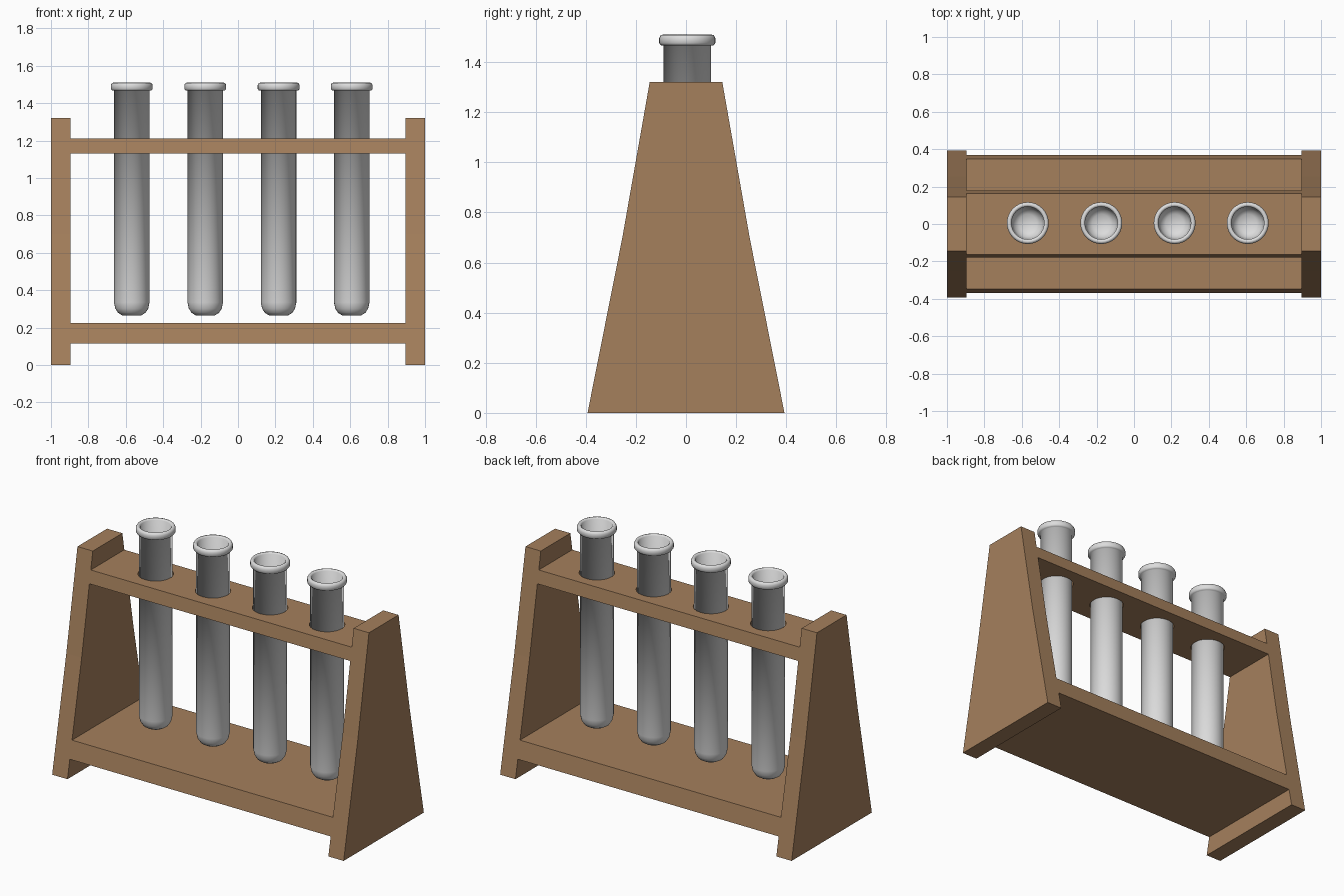
import bpy, bmesh, math

if "Cube" in bpy.data.objects:
    bpy.data.objects.remove(bpy.data.objects["Cube"])

def material(name, rgb):
    m = bpy.data.materials.new(name)
    m.diffuse_color = (*rgb, 1)
    m.use_nodes = True
    m.node_tree.nodes["Principled BSDF"].inputs["Base Color"].default_value = m.diffuse_color
    return m

WOOD = material("brown_wood", (0.375, 0.215, 0.108))
GLASS = material("pale_glass", (0.72, 0.72, 0.72))

TUBE_X = [-0.568, -0.175, 0.217, 0.608]
TUBE_Y = 0.005

def half_depth(z):
    """Half depth of the tapered rack at a height."""
    if z < 0.7:
        return 0.393 + (0.254 - 0.393) * z / 0.7
    return 0.254 + (0.145 - 0.254) * (z - 0.7) / 0.62

def add_object(name, bm, mat):
    bmesh.ops.recalc_face_normals(bm, faces=bm.faces)
    me = bpy.data.meshes.new(name)
    bm.to_mesh(me)
    bm.free()
    me.materials.append(mat)
    ob = bpy.data.objects.new(name, me)
    bpy.context.collection.objects.link(ob)
    return ob

def tapered_board(name, x0, x1, heights):
    """Side profile through the given heights, extruded along x."""
    bm = bmesh.new()
    outline = [(half_depth(z), z) for z in heights]
    outline += [(-half_depth(z), z) for z in reversed(heights)]
    face = bm.faces.new([bm.verts.new((x0, y, z)) for y, z in outline])
    ext = bmesh.ops.extrude_face_region(bm, geom=[face])
    bmesh.ops.translate(bm, vec=(x1 - x0, 0, 0),
                        verts=[v for v in ext["geom"] if isinstance(v, bmesh.types.BMVert)])
    return add_object(name, bm, WOOD)

# Rack: two end panels and two shelves flush with the taper
tapered_board("left_panel", -1, -0.895, [0, 0.7, 1.32])
tapered_board("right_panel", 0.895, 1, [0, 0.7, 1.32])
tapered_board("bottom_shelf", -0.895, 0.895, [0.115, 0.225])
top_shelf = tapered_board("top_shelf", -0.895, 0.895, [1.13, 1.21])

# Holes in the top shelf
bm = bmesh.new()
for x in TUBE_X:
    new = bmesh.ops.create_cone(bm, cap_ends=True, segments=32,
                                radius1=0.1, radius2=0.1, depth=0.4)
    bmesh.ops.translate(bm, verts=new["verts"], vec=(x, TUBE_Y, 1.17))
cutter = add_object("hole_cutter", bm, WOOD)
cutter.hide_render = True
cutter.hide_set(True)
cut = top_shelf.modifiers.new("holes", 'BOOLEAN')
cut.operation = 'DIFFERENCE'
cut.solver = 'EXACT'
cut.object = cutter

# Test tubes: outer wall, rolled lip, inner wall, lathed and fully smooth
PROFILE = [(0, 0.265), (0.05, 0.265), (0.073, 0.279), (0.088, 0.302), (0.095, 0.335),
           (0.095, 1.467), (0.105, 1.467), (0.112, 1.476), (0.112, 1.497),
           (0.106, 1.508), (0.096, 1.51), (0.087, 1.502),
           (0.085, 0.335), (0.075, 0.3), (0.048, 0.278), (0, 0.275)]

for i, x in enumerate(TUBE_X):
    bm = bmesh.new()
    vs = [bm.verts.new((r, 0, z)) for r, z in PROFILE]
    es = [bm.edges.new(pair) for pair in zip(vs, vs[1:])]
    bmesh.ops.spin(bm, geom=vs + es, cent=(0, 0, 0), axis=(0, 0, 1),
                   angle=2 * math.pi, steps=32)
    bmesh.ops.remove_doubles(bm, verts=bm.verts, dist=1e-4)
    for f in bm.faces:
        f.smooth = True
    tube = add_object(f"test_tube_{i + 1}", bm, GLASS)
    tube.location = (x, TUBE_Y, 0)
